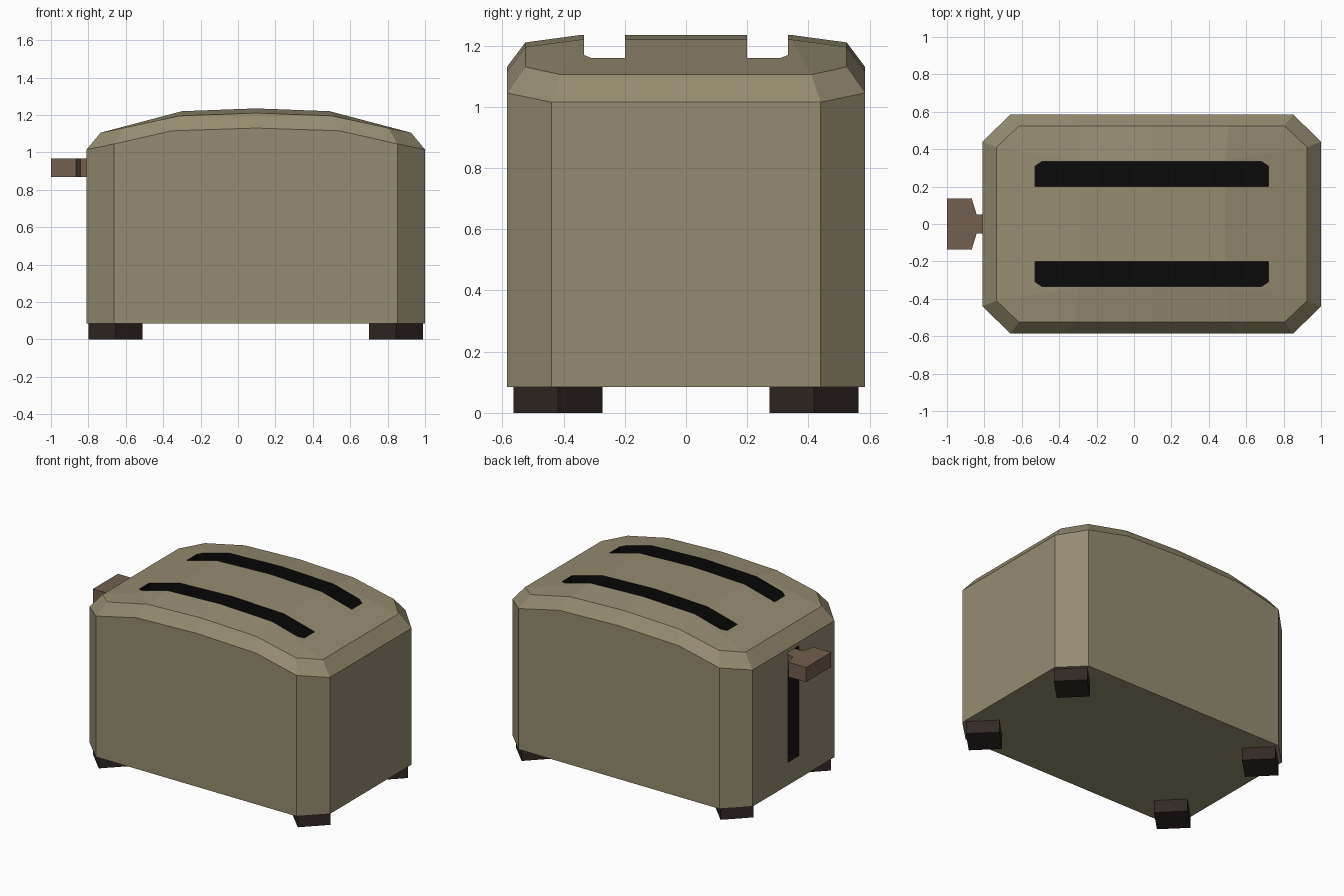
import bpy, bmesh, math

if "Cube" in bpy.data.objects:
    bpy.data.objects.remove(bpy.data.objects["Cube"])

CX = 0.095  # body centre in x


def material(name, rgb):
    m = bpy.data.materials.new(name)
    m.diffuse_color = (*rgb, 1)
    m.use_nodes = True
    m.node_tree.nodes["Principled BSDF"].inputs["Base Color"].default_value = m.diffuse_color
    return m


SHELL = material("shell_paint", (0.30, 0.265, 0.165))
DARK = material("slot_black", (0.003, 0.003, 0.003))
HANDLE = material("handle_brown", (0.17, 0.115, 0.08))
RUBBER = material("foot_rubber", (0.03, 0.022, 0.018))


def make_object(name, bm, mats, index=0):
    bmesh.ops.recalc_face_normals(bm, faces=bm.faces)
    for f in bm.faces:
        f.material_index = index
    me = bpy.data.meshes.new(name)
    bm.to_mesh(me)
    bm.free()
    ob = bpy.data.objects.new(name, me)
    bpy.context.collection.objects.link(ob)
    for m in mats:
        me.materials.append(m)
    return ob


def prism(name, outline, z0, z1, mats, index=0):
    """Extrude an xy outline from z0 to z1."""
    bm = bmesh.new()
    face = bm.faces.new([bm.verts.new((x, y, z0)) for x, y in outline])
    up = bmesh.ops.extrude_face_region(bm, geom=[face])["geom"]
    top = [v for v in up if isinstance(v, bmesh.types.BMVert)]
    bmesh.ops.translate(bm, verts=top, vec=(0, 0, z1 - z0))
    return make_object(name, bm, mats, index)


# Body: one quarter, mirrored into all four quadrants
quarter = {
    "b": [(0, 0, .085), (0, .585, .085), (.757, .585, .085), (.905, .44, .085), (.905, 0, .085)],
    "r": [(0, .585, 1.13), (.45, .585, 1.115), (.757, .585, 1.045), (.905, .44, 1.015), (.905, 0, 1.015)],
    "u": [(0, .525, 1.21), (.41, .525, 1.195), (.71, .525, 1.13), (.83, .41, 1.105), (.83, 0, 1.105)],
    "c": [(0, .34, 1.235), (.395, .34, 1.22)],
    "t": [(0, 0, 1.235), (.395, 0, 1.22)],
}
faces = ["b0 b1 b2 b3 b4", "b1 b2 r2 r1 r0", "b2 b3 r3 r2", "b3 b4 r4 r3",
         "u0 u1 c1 c0", "u1 u2 u3 c1", "c0 c1 t1 t0", "c1 u3 u4 t1"]
faces += [f"r{i} r{i+1} u{i+1} u{i}" for i in range(4)]

bm = bmesh.new()
for sx in (1, -1):
    for sy in (1, -1):
        v = {f"{k}{i}": bm.verts.new((CX + sx * x, sy * y, z))
             for k, pts in quarter.items() for i, (x, y, z) in enumerate(pts)}
        for f in faces:
            bm.faces.new([v[n] for n in f.split()])
bmesh.ops.remove_doubles(bm, verts=bm.verts, dist=1e-4)
body = make_object("body", bm, [SHELL, DARK])


def cut(cutter):
    cutter.hide_render = True
    cutter.hide_set(True)
    mod = body.modifiers.new(cutter.name, 'BOOLEAN')
    mod.operation = 'DIFFERENCE'
    mod.solver = 'EXACT'
    mod.object = cutter


# Two bread slots, chamfered on their outer corners
L = 0.623
for s, side in ((-1, "front"), (1, "back")):
    pts = [(-L, .2), (L, .2), (L, .31), (L - .035, .333), (-L + .035, .333), (-L, .31)]
    cut(prism(f"{side}_bread_slot_cutter", [(CX + x, s * y) for x, y in pts],
              0.6, 1.5, [SHELL, DARK], 1))

# Lever slot in the left end
cut(prism("lever_slot_cutter", [(-.9, -.06), (-.72, -.06), (-.72, .06), (-.9, .06)],
          0.24, 0.99, [SHELL, DARK], 1))

# Lever with a narrow stem running into the slot
half = [(-1, .135), (-.867, .135), (-.842, .052), (-.73, .052)]
prism("lever", half + [(x, -y) for x, y in reversed(half)], 0.867, 0.967, [HANDLE])

# Four square feet turned 45 degrees
for sx, a in ((-1, "left"), (1, "right")):
    for sy, b in ((-1, "front"), (1, "back")):
        x, y, r = CX + sx * .75, sy * .418, .145
        prism(f"{b}_{a}_foot", [(x + r, y), (x, y + r), (x - r, y), (x, y - r)],
              0, 0.087, [RUBBER])
